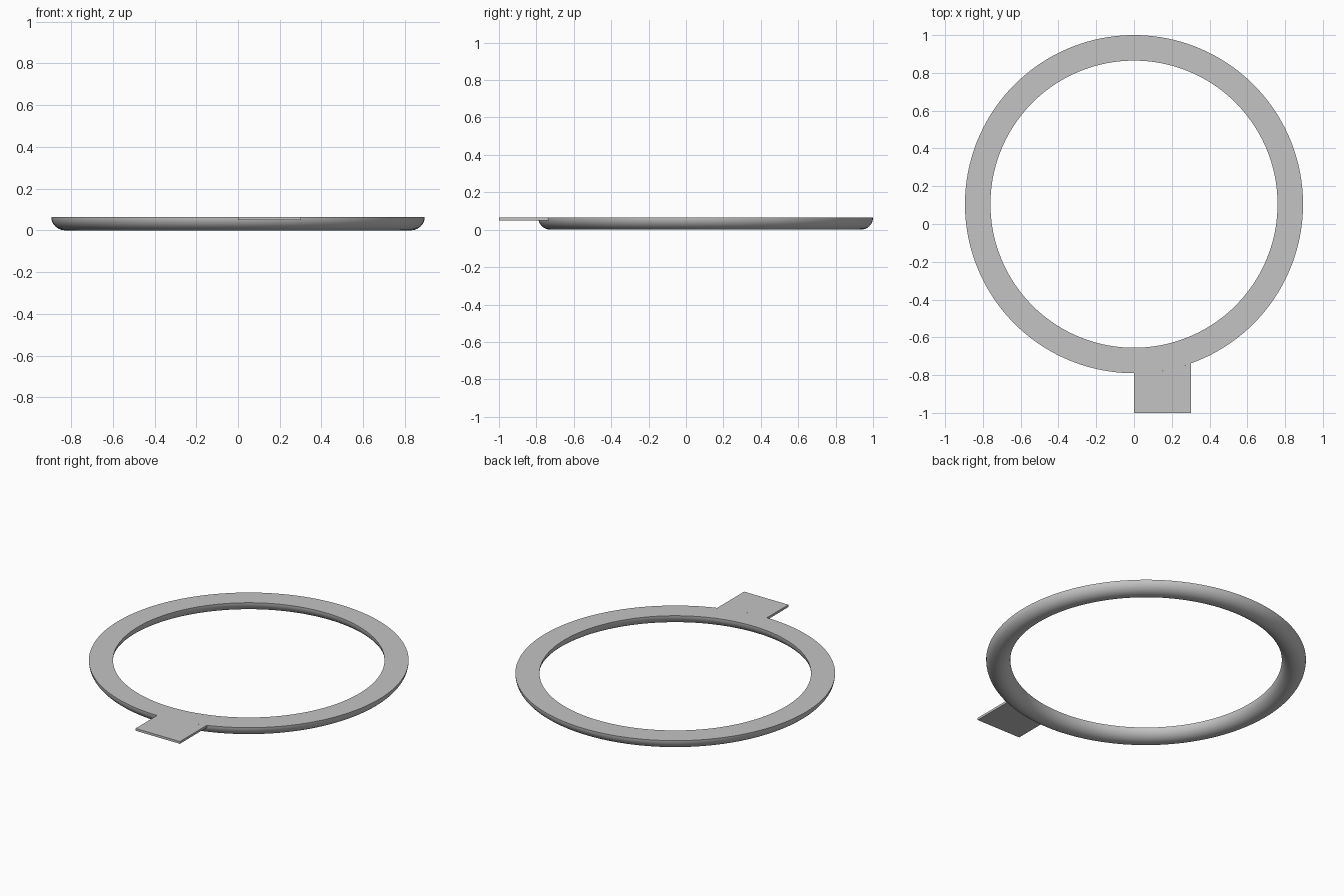
import bpy, bmesh
from math import sin, cos, pi, asin

cube = bpy.data.objects.get("Cube")
if cube:
    bpy.data.objects.remove(cube, do_unlink=True)

CENTRE_Y = 0.105
OUTER, INNER = 0.895, 0.76
HEIGHT = 0.064
TAB_WIDTH, TAB_THICK = 0.303, 0.014

grey = bpy.data.materials.new("plain grey")
grey.use_nodes = True
colour = (0.55, 0.55, 0.55, 1)
grey.diffuse_color = colour
grey.node_tree.nodes["Principled BSDF"].inputs["Base Color"].default_value = colour


def finish(bm, name):
    bmesh.ops.recalc_face_normals(bm, faces=bm.faces)
    mesh = bpy.data.meshes.new(name)
    bm.to_mesh(mesh)
    bm.free()
    mesh.materials.append(grey)
    obj = bpy.data.objects.new(name, mesh)
    bpy.context.collection.objects.link(obj)
    bpy.ops.object.select_all(action='DESELECT')
    obj.select_set(True)
    bpy.context.view_layer.objects.active = obj
    bpy.ops.object.shade_smooth_by_angle(angle=pi / 6)
    return obj


# Ring: half-round section, flat side up, spun round the vertical axis
bm = bmesh.new()
mid, half = (OUTER + INNER) / 2, (OUTER - INNER) / 2
steps = 20
section = [bm.verts.new((mid + half * cos(pi * i / steps), CENTRE_Y,
                         HEIGHT * (1 - sin(pi * i / steps))))
           for i in range(steps + 1)]
edges = [bm.edges.new((a, b)) for a, b in zip(section, section[1:] + section[:1])]
bmesh.ops.spin(bm, geom=section + edges, cent=(0, CENTRE_Y, 0), axis=(0, 0, 1),
               angle=2 * pi, steps=160, use_merge=True)
bmesh.ops.remove_doubles(bm, verts=bm.verts, dist=1e-5)
finish(bm, "ring")

# Tab: thin plate whose inner edge follows the ring's rim
bm = bmesh.new()


def outline(z, radius):
    end = asin(TAB_WIDTH / radius)
    arc = [(radius * sin(end * i / 10), CENTRE_Y - radius * cos(end * i / 10))
           for i in range(11)]
    points = arc + [(TAB_WIDTH, -1), (0, -1)]
    return [bm.verts.new((x, y, z)) for x, y in points]


top = outline(HEIGHT, OUTER)
bottom = outline(HEIGHT - TAB_THICK, OUTER - 0.005)
bm.faces.new(top)
bm.faces.new(bottom)
for i in range(len(top)):
    j = (i + 1) % len(top)
    bm.faces.new((top[i], top[j], bottom[j], bottom[i]))
finish(bm, "tab")
